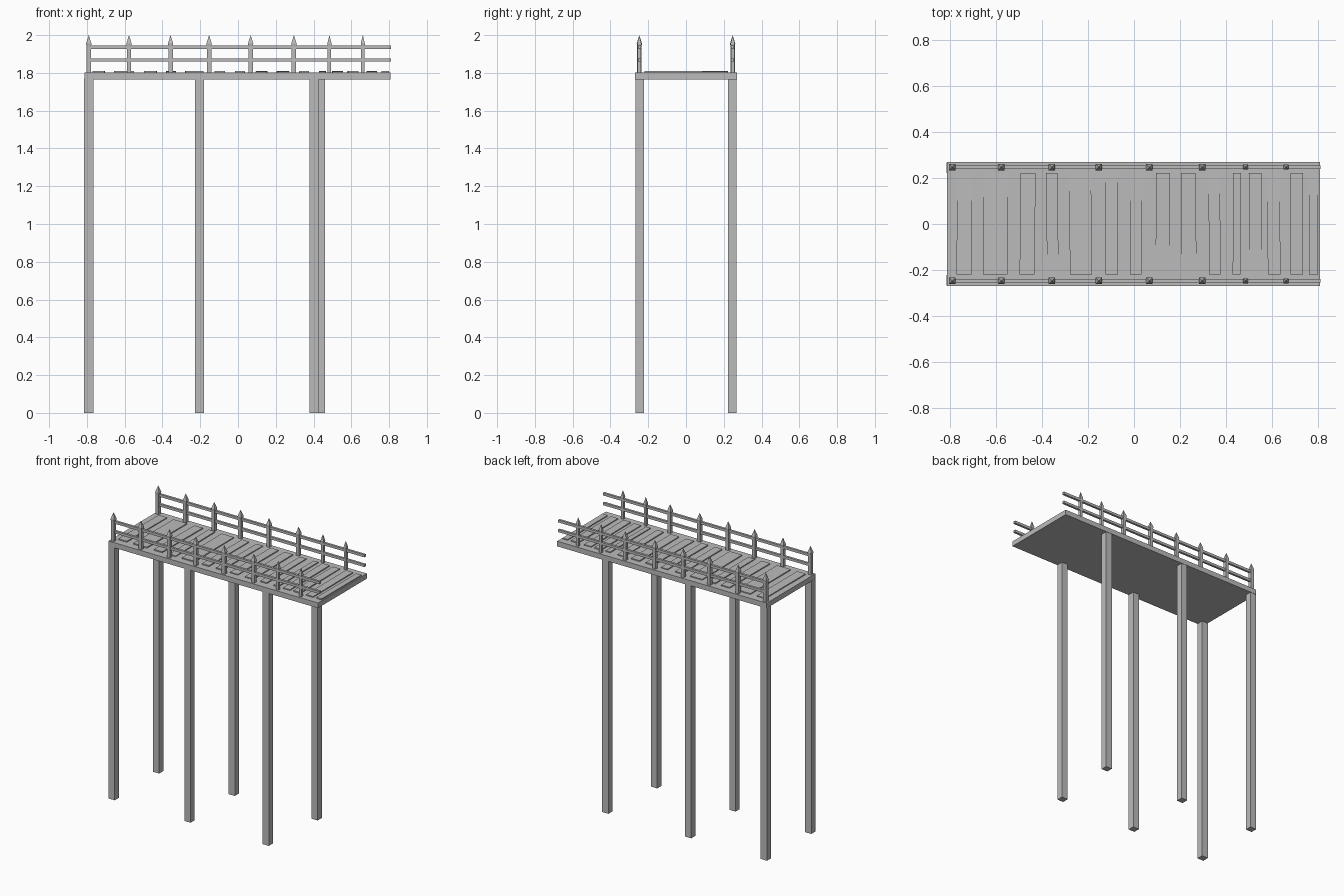
import bpy
import bmesh
import random
from mathutils import Matrix

random.seed(4)
cube = bpy.data.objects.get("Cube")
if cube:
    bpy.data.objects.remove(cube, do_unlink=True)

GREY = (0.5, 0.5, 0.5, 1)
wood = bpy.data.materials.new("weathered_grey_wood")
wood.use_nodes = True
wood.diffuse_color = GREY
wood.node_tree.nodes["Principled BSDF"].inputs["Base Color"].default_value = GREY


def finish(name, bm):
    bmesh.ops.recalc_face_normals(bm, faces=bm.faces)
    mesh = bpy.data.meshes.new(name)
    bm.to_mesh(mesh)
    bm.free()
    mesh.materials.append(wood)
    obj = bpy.data.objects.new(name, mesh)
    bpy.context.collection.objects.link(obj)
    return obj


def box(name, x, y, z, turn=0.0, tilt=0.0):
    """Box between (low, high) limits on each axis, turned about its centre."""
    limits = (x, y, z)
    centre = [sum(pair) / 2 for pair in limits]
    size = [pair[1] - pair[0] for pair in limits]
    matrix = (Matrix.Translation(centre) @ Matrix.Rotation(turn, 4, "Z")
              @ Matrix.Rotation(tilt, 4, "X") @ Matrix.Diagonal((*size, 1)))
    bm = bmesh.new()
    bmesh.ops.create_cube(bm, size=1, matrix=matrix)
    return finish(name, bm)


def pointed_post(name, x, y, width):
    """Square post with a slightly flared, pointed head."""
    bm = bmesh.new()
    rings = []
    for z, half in ((1.8, 0.42), (1.94, 0.42), (1.955, 0.5)):
        r = half * width
        rings.append([bm.verts.new((x + sx * r, y + sy * r, z))
                      for sx, sy in ((-1, -1), (1, -1), (1, 1), (-1, 1))])
    tip = bm.verts.new((x, y, 2))
    bm.faces.new(rings[0])
    for i in range(4):
        j = (i + 1) % 4
        for low, high in zip(rings, rings[1:]):
            bm.faces.new((low[i], low[j], high[j], high[i]))
        bm.faces.new((rings[-1][i], rings[-1][j], tip))
    return finish(name, bm)


# Solid deck
box("deck", (-0.813, 0.808), (-0.27, 0.27), (1.766, 1.802))

# Uneven loose planks on the deck
planks = [(-0.77, -0.705), (-0.655, -0.55), (-0.495, -0.43), (-0.38, -0.33),
          (-0.28, -0.185), (-0.125, -0.07), (-0.015, 0.035), (0.095, 0.155),
          (0.205, 0.27), (0.325, 0.375), (0.43, 0.465), (0.5, 0.555),
          (0.58, 0.635), (0.68, 0.735), (0.76, 0.8)]
for i, span in enumerate(planks):
    box(f"plank_{i + 1}", span, (-0.22, 0.222), (1.798, 1.809),
        random.uniform(-0.012, 0.012), random.uniform(-0.006, 0.006))

# Legs, posts and rails on both sides
posts = (-0.79, -0.577, -0.357, -0.153, 0.067, 0.296, 0.484, 0.661)
for side, sign, last_leg in (("front", -1, 0.402), ("back", 1, 0.437)):
    for i, x in enumerate((-0.79, -0.204, last_leg)):
        inner, outer = 0.222 * sign, 0.268 * sign
        box(f"{side}_leg_{i + 1}", (x - 0.024, x + 0.024),
            (min(inner, outer), max(inner, outer)), (0, 1.77))
    y = 0.247 * sign
    for i, x in enumerate(posts):
        pointed_post(f"{side}_post_{i + 1}", x, y, 0.022 if x > 0.4 else 0.028)
    for label, z in (("lower", 1.868), ("upper", 1.936)):
        box(f"{side}_{label}_rail", (-0.79, 0.81), (y - 0.008, y + 0.008),
            (z - 0.009, z + 0.009))
